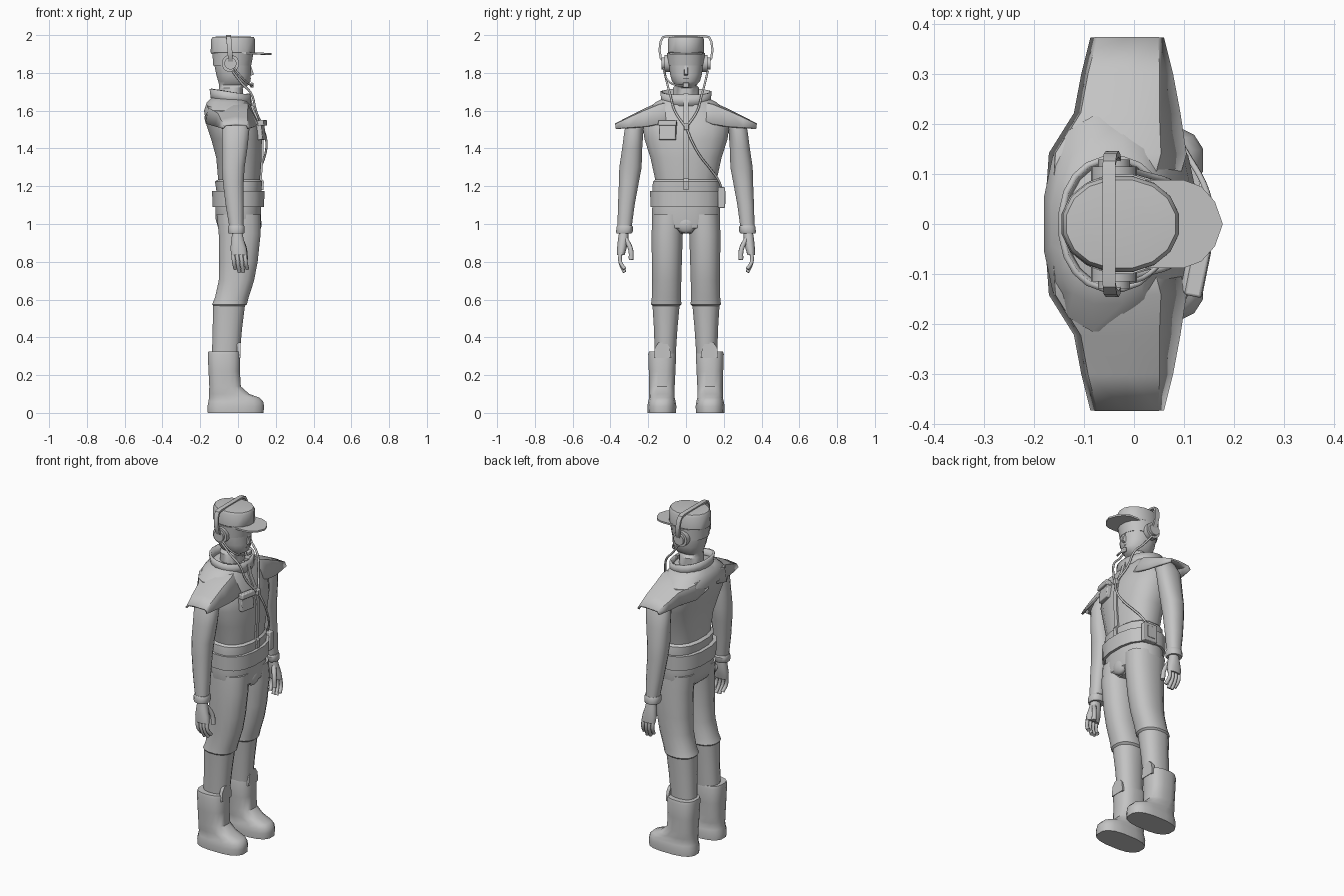
import bpy, bmesh, math
from mathutils import Vector

grey = bpy.data.materials.new("plain_grey")
grey.diffuse_color = (0.55, 0.55, 0.55, 1)


def finish(ob, angle=35):
    ob.data.materials.append(grey)
    bpy.ops.object.select_all(action='DESELECT')
    ob.select_set(True)
    bpy.context.view_layer.objects.active = ob
    if ob.type == 'MESH':
        bpy.ops.object.shade_smooth_by_angle(angle=math.radians(angle))
    return ob


def ring(z, x0, x1, y0, y1, p=2.4, n=16, tilt=0):
    """Superellipse section; tilt lowers the front edge."""
    pts = []
    for i in range(n):
        a = 2 * math.pi * (i + 0.5) / n
        c, s = math.cos(a), math.sin(a)
        u = math.copysign(abs(c) ** (2 / p), c)
        v = math.copysign(abs(s) ** (2 / p), s)
        pts.append(((x0 + x1) / 2 + u * (x1 - x0) / 2 / math.cos(math.pi / n) ** (2 / p),
                    (y0 + y1) / 2 + v * (y1 - y0) / 2 / math.cos(math.pi / n) ** (2 / p), z - tilt * u))
    return pts


def loft(name, rings, closed=True, cap=True, solid=0, angle=35):
    bm = bmesh.new()
    vs = [[bm.verts.new(p) for p in r] for r in rings]
    n = len(rings[0])
    for a, b in zip(vs, vs[1:]):
        for i in range(n if closed else n - 1):
            j = (i + 1) % n
            bm.faces.new((a[i], a[j], b[j], b[i]))
    if cap:
        bm.faces.new(vs[0])
        bm.faces.new(vs[-1])
    bmesh.ops.recalc_face_normals(bm, faces=bm.faces)
    me = bpy.data.meshes.new(name)
    bm.to_mesh(me)
    bm.free()
    ob = bpy.data.objects.new(name, me)
    bpy.context.collection.objects.link(ob)
    if solid:
        m = ob.modifiers.new("thickness", 'SOLIDIFY')
        m.thickness, m.offset = solid, 0
    return finish(ob, angle)


def sym(rows, p=2.4):
    """Rings centred on y=0 from rows (z, x0, x1, half_width)."""
    return [ring(z, a, b, -w, w, p) for z, a, b, w in rows]


def side(rows, s, p=2.3):
    """Rings for a limb on side s from rows (z, y_in, y_out, x0, x1)."""
    return [ring(z, a, b, min(s * i, s * o), max(s * i, s * o), p) for z, i, o, a, b in rows]


def box(name, loc, size, rot=(0, 0, 0), bevel=0.005):
    bpy.ops.mesh.primitive_cube_add(size=1, location=loc, rotation=rot)
    ob = bpy.context.object
    ob.name = name
    ob.scale = size
    bpy.ops.object.transform_apply(location=False, rotation=False, scale=True)
    m = ob.modifiers.new("soft_edges", 'BEVEL')
    m.width, m.segments = bevel, 2
    return finish(ob)


def tube(name, pts, r, smooth=True):
    """Round cable through the points."""
    cu = bpy.data.curves.new(name, 'CURVE')
    cu.dimensions = '3D'
    cu.bevel_depth, cu.bevel_resolution, cu.use_fill_caps = r, 2, True
    cu.resolution_u = 5
    sp = cu.splines.new('BEZIER' if smooth else 'POLY')
    tgt = sp.bezier_points if smooth else sp.points
    tgt.add(len(pts) - 1)
    for b, p in zip(tgt, pts):
        if smooth:
            b.co = p
            b.handle_left_type = b.handle_right_type = 'AUTO'
        else:
            b.co = (*p, 1)
    ob = bpy.data.objects.new(name, cu)
    bpy.context.collection.objects.link(ob)
    return finish(ob)


def disc(name, loc, r, depth):
    bpy.ops.mesh.primitive_cylinder_add(vertices=20, radius=r, depth=depth, location=loc,
                                        rotation=(math.pi / 2, 0, 0))
    bpy.context.object.name = name
    return finish(bpy.context.object)


# Jacket body with flared hem
loft("jacket", sym([(1.16, -.112, .122, .178), (1.2, -.118, .126, .178), (1.225, -.122, .128, .174),
                    (1.235, -.105, .116, .163), (1.35, -.115, .125, .188), (1.45, -.142, .126, .22),
                    (1.52, -.166, .116, .23), (1.6, -.18, .078, .215), (1.645, -.165, .06, .16),
                    (1.67, -.14, .045, .11)]))
# Front fastening strip
loft("zip_strip", [[(x - .01, -.012, z), (x + .008, -.012, z), (x + .008, .012, z), (x - .01, .012, z)]
                   for z, x in [(1.18, .126), (1.225, .129), (1.24, .118), (1.35, .126), (1.45, .127),
                                (1.52, .117), (1.6, .079), (1.69, .055)]])
# Collar
loft("collar", [ring(1.635, -.135, .065, -.122, .122, 2.2, 20, .01),
                ring(1.7, -.145, .062, -.13, .13, 2.2, 20, .016)], cap=False, solid=.012)
# Chest pocket
box("chest_pocket", (.12, -.097, 1.495), (.03, .09, .1), (0, -.1, -.2))
box("pocket_flap", (.128, -.097, 1.535), (.034, .098, .03), (0, -.1, -.2))

# Belt, belt buckle side pack
loft("belt", sym([(1.09, -.135, .138, .188), (1.175, -.137, .14, .19)]))
box("belt_pack", (.05, .188, 1.14), (.085, .036, .11))
box("belt_pack_panel", (.05, .205, 1.14), (.055, .008, .07), bevel=.002)

# Trouser seat
loft("trouser_seat", sym([(1.1, -.118, .123, .178), (1.03, -.12, .122, .181),
                          (.98, -.105, .115, .165), (.95, -.07, .08, .09)]))
bpy.ops.mesh.primitive_uv_sphere_add(segments=12, ring_count=8, radius=1, location=(.095, 0, 1.0))
bpy.context.object.name = "trouser_front"
bpy.context.object.scale = (.03, .055, .05)
finish(bpy.context.object)

for s, tag in ((-1, "right"), (1, "left")):
    # Shoulder cape, a thin arched shell
    cape = []
    for y, xb, xf, zt, low in [(.04, -.172, .07, 1.66, 1.56), (.14, -.165, .1, 1.64, 1.53),
                               (.22, -.115, .088, 1.605, 1.515), (.3, -.1, .073, 1.565, 1.51),
                               (.372, -.082, .055, 1.527, 1.505)]:
        h = zt - low
        cape.append([(xb, s * y, low), (xb + .012, s * y, zt - .25 * h), ((xb + xf) / 2, s * y, zt),
                     (xf - .045 * h / .1, s * y, zt - .1 * h), (xf, s * y, low)])
    loft(tag + "_shoulder_cape", cape, closed=False, cap=False, solid=.012, angle=25)
    # Sleeve and cuff
    loft(tag + "_sleeve", side([(1.57, .19, .29, -.065, .045), (1.5, .225, .325, -.085, .06),
                                (1.4, .232, .338, -.085, .05), (1.3, .235, .353, -.085, .035),
                                (1.22, .25, .355, -.08, .03), (1.1, .272, .36, -.065, .03),
                                (.98, .288, .363, -.045, .028)], s))
    loft(tag + "_cuff", side([(.95, .288, .368, -.05, .032), (.958, .282, .37, -.053, .035),
                              (.985, .28, .368, -.053, .035), (.992, .286, .364, -.05, .032)], s))
    # Hand
    loft(tag + "_palm", side([(.97, .305, .352, -.028, .02), (.92, .305, .36, -.035, .03),
                              (.87, .315, .365, -.04, .045), (.835, .325, .365, -.036, .048)], s))
    for i in range(4):
        x = -.026 + i * .021
        tip = .745 if i in (1, 2) else .762
        tube(tag + "_finger", [(x, s * .346, .85), (x + .004, s * .348, .8),
                               (x + .012, s * .325, tip)], .0105)
    tube(tag + "_thumb", [(.015, s * .318, .92), (.035, s * .293, .865), (.04, s * .29, .81)], .013)
    # Trouser leg, bloused at the knee
    loft(tag + "_thigh", side([(1.05, .005, .178, -.113, .118), (.95, .017, .182, -.102, .12),
                               (.8, .022, .181, -.1, .104), (.7, .025, .179, -.102, .085),
                               (.61, .027, .181, -.122, .056), (.575, .024, .185, -.137, .047),
                               (.565, .035, .176, -.13, .035)], s))
    loft(tag + "_shin", side([(.58, .033, .178, -.132, .038), (.45, .045, .17, -.134, .022),
                              (.3, .055, .165, -.138, .008)], s))
    # Boot: foot and shaft in one, rolled top and front tongue
    loft(tag + "_boot", side([(0, .053, .203, -.16, .135), (.035, .051, .205, -.162, .138),
                              (.06, .055, .2, -.156, .133), (.08, .06, .195, -.154, .115),
                              (.1, .06, .195, -.153, .06), (.14, .06, .195, -.152, .015),
                              (.22, .056, .197, -.156, .01), (.31, .052, .2, -.16, .012),
                              (.325, .056, .196, -.157, .009)], s, 2.7))
    loft(tag + "_boot_tongue", [[(x, s * y, z) for y, z in
                                 [(.08, .29), (.085, .345), (.105, .373), (.145, .373),
                                  (.165, .345), (.17, .29)]] for x in (-.005, .014)])
    # Headset ear cups
    disc(tag + "_ear_cushion", (-.04, s * .1, 1.85), .046, .03)
    disc(tag + "_ear_cup", (-.04, s * .117, 1.85), .032, .024)
    # Headset cord running to the chest
    tube(tag + "_headset_cord", [(-.03, s * .115, 1.81), (.02, s * .1, 1.745), (.07, s * .085, 1.69),
                                 (.095, s * .06, 1.6), (.128, s * .008, 1.52)], .006)

# Head with face
loft("head", sym([(1.63, -.1, .03, .068), (1.72, -.1, .025, .07), (1.735, -.1, .055, .055),
                  (1.755, -.105, .066, .074), (1.79, -.115, .066, .084), (1.84, -.125, .068, .09),
                  (1.88, -.125, .07, .09)], 2.2))
loft("nose", [[(.05, -.016, z), (x, -.007, z), (x, .007, z), (.05, .016, z)]
              for z, x in [(1.785, .07), (1.793, .084), (1.84, .068)]])
box("mouth", (.064, 0, 1.77), (.008, .035, .008), bevel=.003)

# Cap: band, crown and peak
loft("cap_band", sym([(1.84, -.132, .07, .096), (1.905, -.135, .082, .1)], 2.1))
loft("cap_crown", sym([(1.9, -.14, .085, .09), (1.908, -.145, .09, .096), (1.978, -.142, .09, .095),
                       (1.99, -.135, .083, .088), (1.993, -.1, .05, .05)], 2.1))
peak = [(0, -.088), (.1, -.088), (.135, -.075), (.162, -.045), (.178, 0),
        (.162, .045), (.135, .075), (.1, .088), (0, .088)]
loft("cap_peak", [[(x, y, z - .06 * max(0, x - .08)) for x, y in peak] for z in (1.9, 1.91)])

# Headband: flat strip bent over the cap
half = [(.118, 1.855), (.134, 1.88), (.14, 1.92), (.135, 1.965), (.122, 1.989), (.1, 1.994)]
path = [Vector((-y, z)) for y, z in half] + [Vector(p) for p in reversed(half)]
band = []
for i, p in enumerate(path):
    t = (path[min(i + 1, len(path) - 1)] - path[max(i - 1, 0)]).normalized()
    nrm = Vector((-t.y, t.x)) * .006
    cx = -.038 - .012 * (p.y - 1.855) / .139
    band.append([(cx + dx, p.x + k * nrm.x, p.y + k * nrm.y)
                 for dx, k in ((-.013, -1), (.013, -1), (.013, 1), (-.013, 1))])
loft("headband", band)

# Microphone on a boom
tube("mic_boom", [(-.03, -.12, 1.835), (.03, -.1, 1.765), (.068, -.05, 1.735), (.075, 0, 1.735)], .005)
box("microphone", (.073, 0, 1.735), (.018, .034, .026))

# Cord clip and cord to the belt pack
box("cord_clip", (.13, .002, 1.515), (.022, .026, .035))
tube("belt_cord", [(.132, .003, 1.51), (.15, .03, 1.44), (.142, .075, 1.36), (.112, .13, 1.29),
                   (.085, .17, 1.235), (.06, .19, 1.185)], .006)
